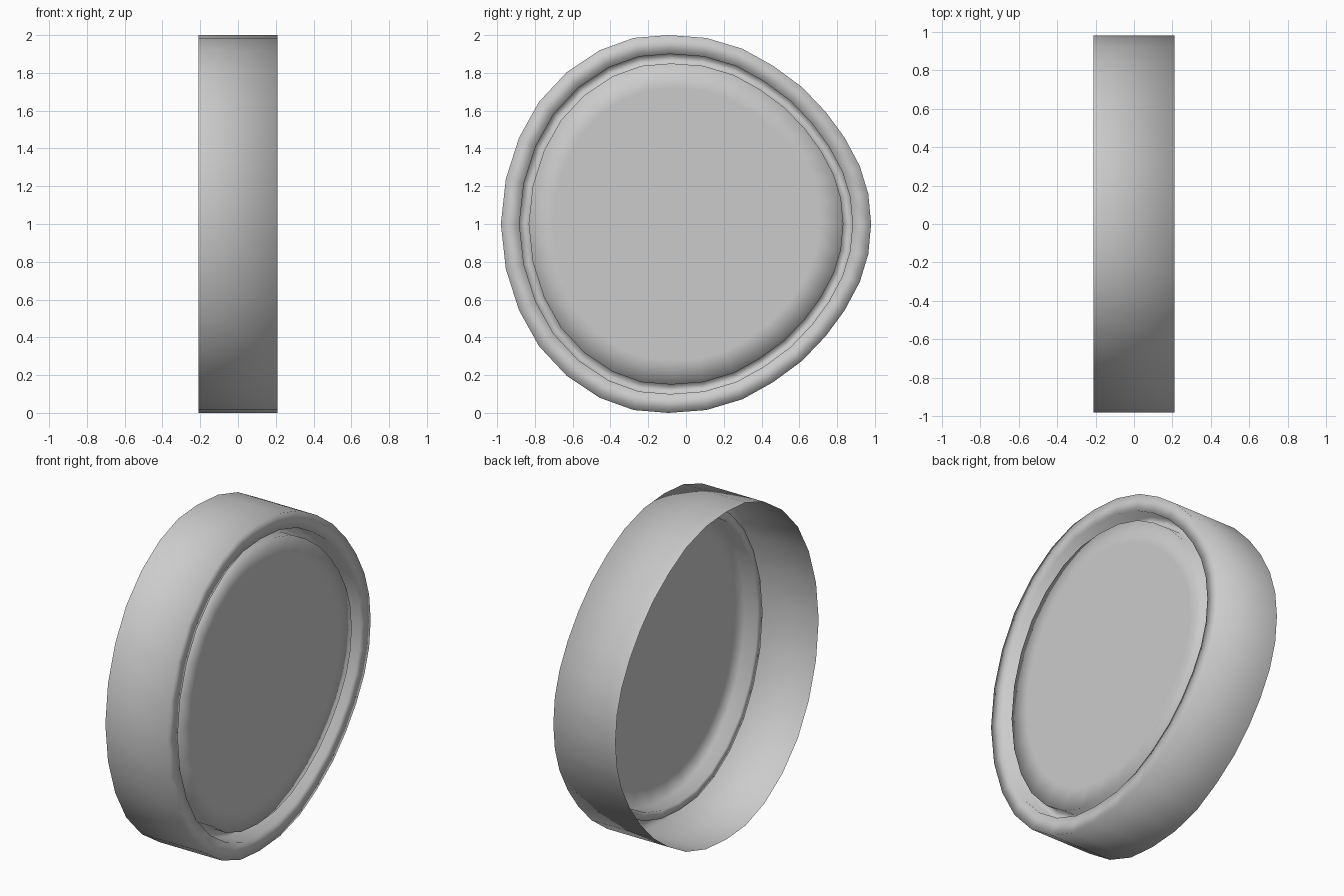
import bpy, bmesh

if "Cube" in bpy.data.objects:
    bpy.data.objects.remove(bpy.data.objects["Cube"])

# Upper half of the rounded outline (y, height above centre), right tip to left tip
HALF = [(0.98, 0), (0.965, 0.16), (0.92, 0.307), (0.84, 0.457), (0.74, 0.593),
        (0.614, 0.725), (0.46, 0.838), (0.298, 0.928), (0.107, 0.985), (-0.093, 1.0),
        (-0.277, 0.985), (-0.457, 0.92), (-0.63, 0.805), (-0.778, 0.647),
        (-0.884, 0.457), (-0.954, 0.238), (-0.98, 0)]
OUTLINE = HALF + [(y, -h) for y, h in HALF[-2:0:-1]]

# Section from the open back to the panel: (x, scale of outline)
SECTION = [(-0.21, 1.0), (0.21, 1.0),          # side wall
           (0.21, 0.90),                       # flat rim
           (0.10, 0.90), (0.10, 0.85),         # groove
           (0.185, 0.85), (0.185, 0.72)]       # panel border

bm = bmesh.new()
rings = [[bm.verts.new((x, y * s, 1 + h * s)) for y, h in OUTLINE] for x, s in SECTION]
n = len(OUTLINE)
for a, b in zip(rings, rings[1:]):
    for i in range(n):
        j = (i + 1) % n
        bm.faces.new((a[i], a[j], b[j], b[i]))

# Flat middle of the panel
bm.faces.new(rings[-1])
bmesh.ops.recalc_face_normals(bm, faces=bm.faces[:])
bm.faces.ensure_lookup_table()
if bm.faces[-1].normal.x < 0:
    bmesh.ops.reverse_faces(bm, faces=bm.faces[:])
for f in bm.faces:
    f.smooth = True

mesh = bpy.data.meshes.new("round_cover")
bm.to_mesh(mesh)
bm.free()
bpy.context.collection.objects.link(bpy.data.objects.new("round_cover", mesh))
